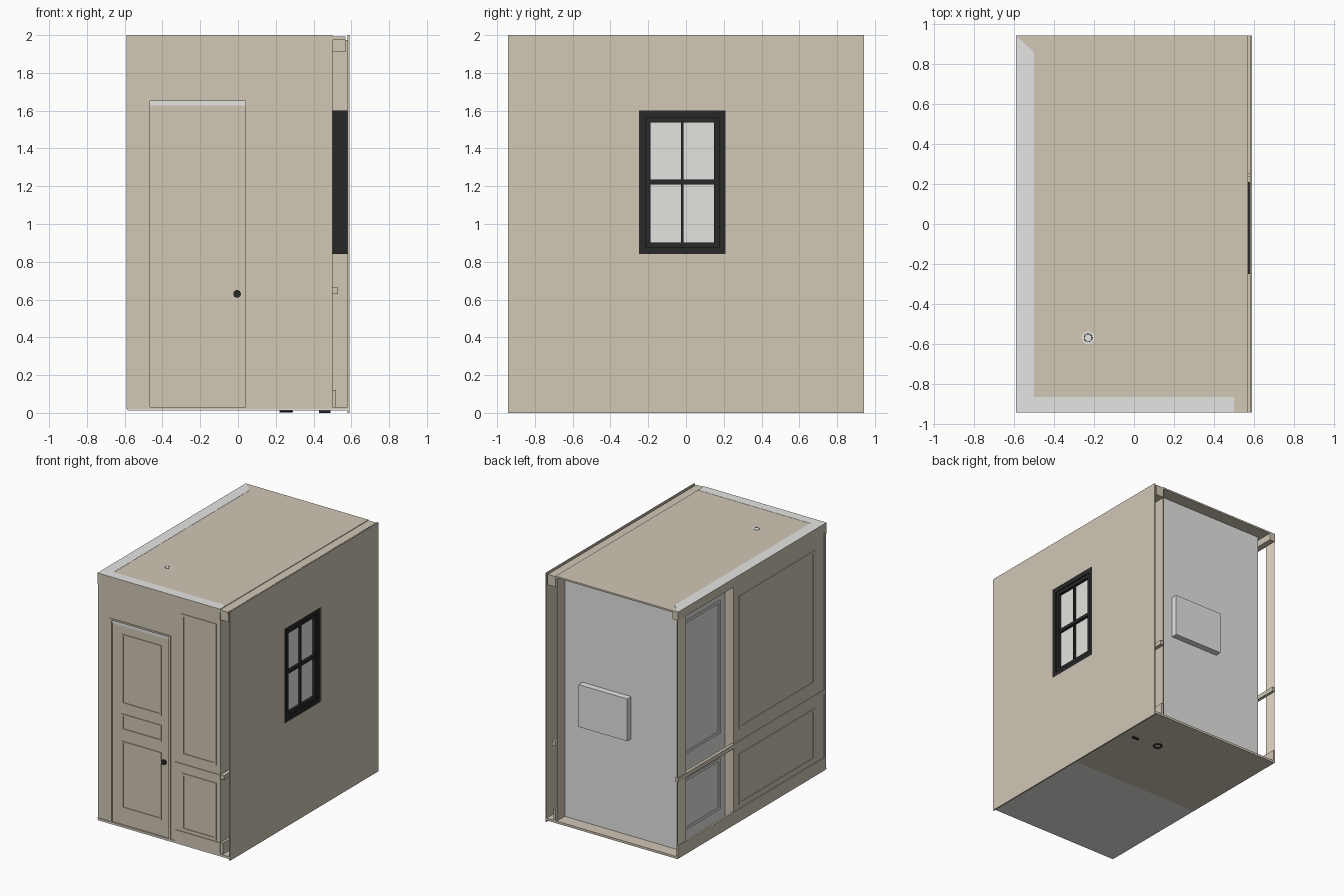
import bpy, bmesh, math

if "Cube" in bpy.data.objects:
    bpy.data.objects.remove(bpy.data.objects["Cube"])


def srgb(r, g, b):
    return [((c / 255 + 0.055) / 1.055) ** 2.4 for c in (r, g, b)] + [1]


def mat(name, *rgb):
    m = bpy.data.materials.new(name)
    m.diffuse_color = srgb(*rgb)
    m.use_nodes = True
    m.node_tree.nodes["Principled BSDF"].inputs["Base Color"].default_value = m.diffuse_color
    return m


BEIGE = mat("beige paint", 209, 200, 182)
CREAM = mat("cream paint", 230, 221, 201)
WHITE = mat("white plaster", 229, 229, 228)
TILE = mat("pale tile", 222, 226, 219)
BLACK = mat("black metal", 40, 40, 41)
GLASS = mat("pale glass", 228, 227, 223)


def finish(name, bm, m, recalc=True):
    if recalc:
        bmesh.ops.recalc_face_normals(bm, faces=bm.faces[:])
    me = bpy.data.meshes.new(name)
    bm.to_mesh(me)
    bm.free()
    ob = bpy.data.objects.new(name, me)
    bpy.context.collection.objects.link(ob)
    me.materials.append(m)
    return ob


def boxes(name, m, *specs):
    """Each spec is (x0, x1, y0, y1, z0, z1); all go into one object."""
    bm = bmesh.new()
    for s in specs:
        vs = bmesh.ops.create_cube(bm, size=1)["verts"]
        for v in vs:
            v.co = [s[2 * i] if v.co[i] < 0 else s[2 * i + 1] for i in range(3)]
    return finish(name, bm, m)


def frame(a0, a1, z0, z1, w):
    """Four bars of a rectangular frame as (a0, a1, z0, z1)."""
    return [(a0, a0 + w, z0, z1), (a1 - w, a1, z0, z1),
            (a0 + w, a1 - w, z0, z0 + w), (a0 + w, a1 - w, z1 - w, z1)]


def front_bars(rects, y0, y1):
    return [(a, b, y0, y1, c, d) for a, b, c, d in rects]


def side_bars(rects, x0, x1):
    return [(x0, x1, a, b, c, d) for a, b, c, d in rects]


def disc(name, m, loc, r, h, axis="Z"):
    bpy.ops.mesh.primitive_cylinder_add(vertices=24, radius=r, depth=h, location=loc)
    ob = bpy.context.object
    if axis == "Y":
        ob.rotation_euler.x = math.pi / 2
    ob.name = name
    ob.data.materials.append(m)
    bpy.ops.object.shade_smooth_by_angle()
    return ob


def ring(name, m, loc, r, t):
    bpy.ops.mesh.primitive_torus_add(location=loc, major_radius=r, minor_radius=t,
                                     major_segments=24, minor_segments=8)
    ob = bpy.context.object
    ob.name = name
    ob.data.materials.append(m)
    bpy.ops.object.shade_smooth_by_angle()


Y = .943  # half length

# floor in two zones, and ceiling
boxes("floor_front", WHITE, (-.585, .585, -Y, 0, .012, .02))
boxes("floor_back", BEIGE, (-.585, .585, 0, Y, .012, .02))
boxes("floor_top", BEIGE, (-.59, .585, -Y, Y, .02, .03))
boxes("ceiling", BEIGE, (-.59, .50, -Y, Y, 1.985, 1.998))
boxes("ceiling_edge", BEIGE, (.50, .57, -Y, Y, 1.975, 1.993))

# white crown backs showing on the ceiling, mitred at the rear left corner
bm = bmesh.new()
for pts in ([(-.59, -Y), (-.50, -Y), (-.50, .86), (-.59, Y)],
            [(-.50, -Y), (.50, -Y), (.50, -.865), (-.50, -.865)]):
    f = bm.faces.new([bm.verts.new((x, y, 1.9975)) for x, y in pts])
    top = bmesh.ops.extrude_face_region(bm, geom=[f])["geom"]
    for v in top:
        if isinstance(v, bmesh.types.BMVert):
            v.co.z = 1.9995
finish("crown_top", bm, WHITE)

# front wall around the door opening
boxes("front_wall", BEIGE,
      (-.59, -.465, -.938, -.92, .03, 1.99),
      (.04, .50, -.938, -.92, .03, 1.99),
      (-.465, .04, -.938, -.92, 1.655, 1.99))
boxes("door_casing", BEIGE,
      (-.48, -.465, -Y, -.90, .03, 1.665), (.04, .06, -Y, -.90, .03, 1.665),
      (-.465, .04, -Y, -.90, 1.652, 1.665))
boxes("door_head", WHITE, (-.465, .04, -.934, -.90, 1.627, 1.652))
boxes("door_slab", BEIGE, (-.465, .04, -.930, -.90, .03, 1.627))
door_panels = []
for z0, z1 in ((.16, .70), (.79, .92), (1.0, 1.56)):
    door_panels += front_bars(frame(-.38, -.03, z0, z1, .012), -.936, -.929)
boxes("door_panel_moulding", BEIGE, *door_panels)
disc("door_knob", BLACK, (-.005, -.934, .63), .02, .018, "Y")

# front wainscot to the right of the door
boxes("front_panel_moulding", BEIGE,
      *front_bars(frame(.155, .465, .13, .59, .02), -Y, -.937),
      *front_bars(frame(.155, .465, .73, 1.87, .02), -Y, -.937),
      (.10, .50, -Y, -.937, .63, .665), (.10, .50, -Y, -.937, .03, .12),
      (-.59, .50, -Y, -.937, 1.91, 1.985))

# right side: inner wall, hollow gap, outer skin around the window
Y0, Y1, Z0, Z1 = -.25, .21, .84, 1.60
boxes("right_inner_wall", BEIGE, (.49, .50, -.935, .935, .02, 1.985))
boxes("gap_stud", BEIGE, (.50, .58, .235, .255, .02, 1.975))
boxes("gap_rails", BEIGE, (.50, .53, -.935, Y, .63, .665),
      (.50, .52, -.935, Y, .03, .12), (.50, .57, -.935, Y, 1.91, 1.975))
boxes("right_outer_wall", BEIGE,
      (.58, .59, -Y, Y0, 0, 2), (.58, .59, Y1, Y, 0, 2),
      (.58, .59, Y0, Y1, 0, Z0), (.58, .59, Y0, Y1, Z1, 2))

# window with four panes
boxes("window_frame", BLACK,
      *side_bars(frame(Y0, Y1, Z0, Z1, .035), .50, .588),
      *side_bars(frame(Y0 + .035, Y1 - .035, Z0 + .035, Z1 - .035, .027), .52, .58))
boxes("window_bars", BLACK, (.545, .576, -.027, -.013, .90, 1.55),
      (.545, .578, -.19, .15, 1.21, 1.235))
boxes("window_glass", GLASS, (.551, .558, -.195, .155, .895, 1.555))

# left side: beige wall in front, tiled recessed wall behind
boxes("left_wall", BEIGE, (-.585, -.51, -.935, .23, .03, 1.985))
boxes("left_recessed_wall", TILE, (-.51, -.50, .23, .84, .03, 1.985))
for name, m, a, b, x in (("left_front_moulding", BEIGE, -.80, .16, -.59),
                         ("left_back_moulding", TILE, .30, .80, -.516)):
    boxes(name, m, *side_bars(frame(a, b, .15, .56, .02), x, x + .007),
          *side_bars(frame(a, b, .76, 1.83, .02), x, x + .007))
boxes("left_rails", BEIGE, (-.59, -.51, -.935, .23, .63, .665),
      (-.59, -.565, .23, Y, .63, .665),
      (-.59, -.575, -.935, Y, .03, .12), (-.59, -.54, -.935, Y, 1.93, 1.985))

# inward-facing cream wall strip behind the recessed walls
bm = bmesh.new()
bm.faces.new([bm.verts.new((-.586, y, z)) for y, z in
              ((.84, .03), (Y, .03), (Y, 1.985), (.84, 1.985))])
finish("left_rear_strip", bm, CREAM, recalc=False)

# back wall, set in, with a shallow wall box
boxes("back_wall", WHITE, (-.51, .50, .83, .84, .03, 1.985))
boxes("wall_box", WHITE, (-.10, .333, .84, .89, .81, 1.15))

# ceiling light rim and floor drains
disc("ceiling_light", WHITE, (-.23, -.57, 1.994), .032, .009)
ring("light_rim", BLACK, (-.23, -.57, 1.9985), .02, .0015)
ring("floor_flange", BLACK, (.255, .58, .007), .03, .006)
boxes("floor_pipe", BLACK, (.43, .49, .558, .572, 0, .013))
